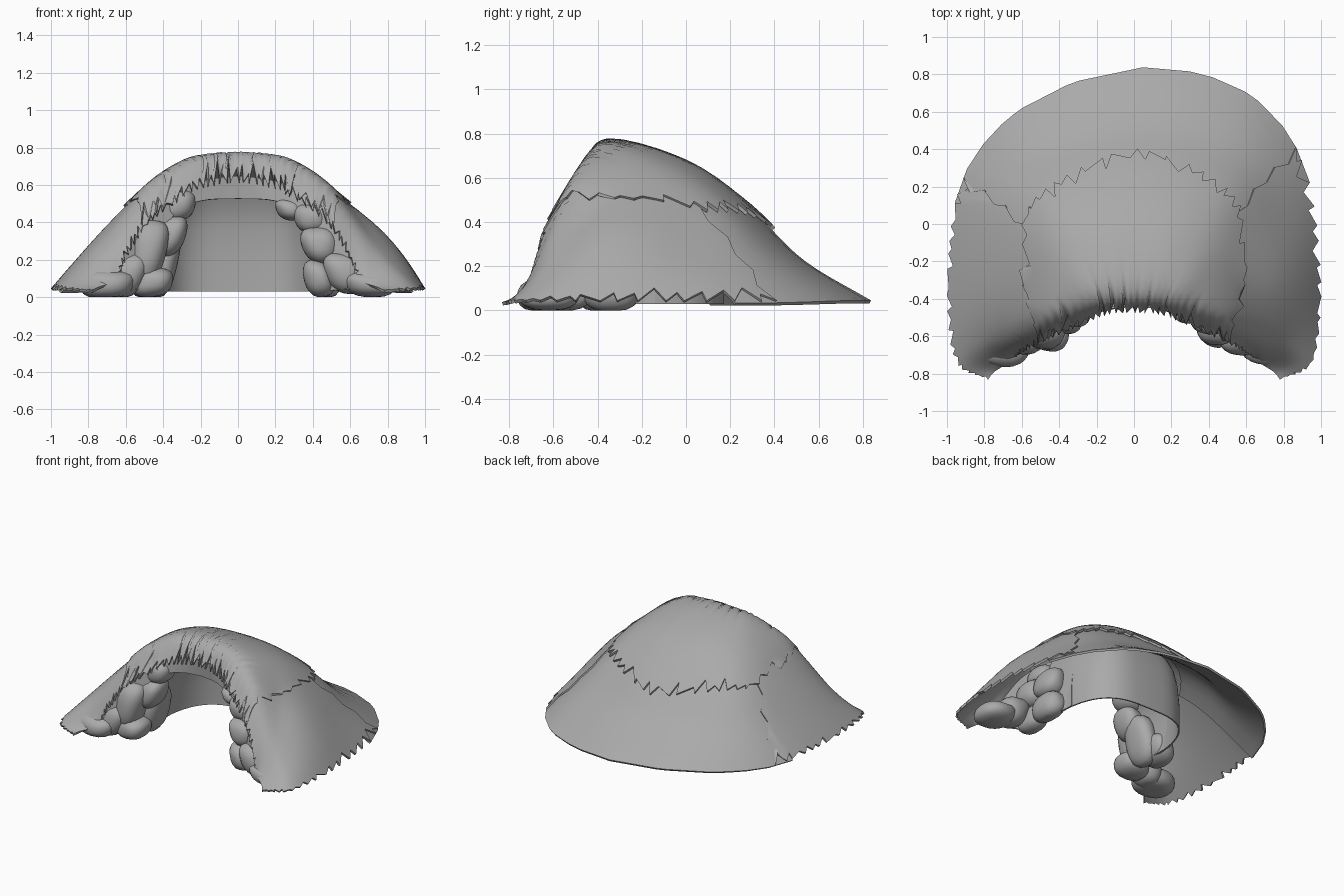
import bpy, bmesh, math, random
from mathutils import Vector

random.seed(4)
cube = bpy.data.objects.get("Cube")
if cube:
    bpy.data.objects.remove(cube)

grey = bpy.data.materials.new("plain_grey")
grey.use_nodes = True
grey.diffuse_color = (0.4, 0.4, 0.4, 1)
grey.node_tree.nodes["Principled BSDF"].inputs["Base Color"].default_value = (0.4, 0.4, 0.4, 1)

# Profiles from the front lip, over the crest, down to the ground rim.
# They run from the left front foot to the middle of the back.
HALF = [
    [(.66, -.72, .06), (.68, -.74, .07), (.71, -.76, .06), (.74, -.78, .05), (.76, -.8, .04), (.78, -.83, .03)],
    [(.59, -.68, .22), (.64, -.63, .3), (.74, -.62, .24), (.82, -.64, .17), (.9, -.67, .1), (.96, -.71, .04)],
    [(.47, -.62, .4), (.48, -.5, .565), (.61, -.39, .46), (.75, -.32, .32), (.88, -.26, .17), (.99, -.2, .04)],
    [(.27, -.53, .54), (.28, -.4, .71), (.45, -.15, .6), (.58, .05, .44), (.73, .2, .23), (.89, .32, .04)],
    [(.14, -.48, .58), (.14, -.37, .745), (.25, -.05, .66), (.36, .2, .48), (.45, .42, .25), (.56, .68, .05)],
    [(0, -.47, .6), (0, -.36, .755), (0, 0, .66), (0, .29, .46), (0, .53, .23), (0, .83, .05)],
]
STATIONS = [[Vector(p) for p in row] for row in HALF]
STATIONS += [[Vector((-p.x, p.y, p.z)) for p in row] for row in STATIONS[-2::-1]]


def spline(points, t):
    """Smooth curve through the points, t counted in points."""
    last = len(points) - 1
    i = max(0, min(int(t), last - 1))
    f = t - i
    b, c = points[i], points[i + 1]
    a = points[i - 1] if i else b * 2 - c
    d = points[i + 2] if i + 2 <= last else c * 2 - b
    return b + (c - a) * (f / 2) + (a * 2 - b * 5 + c * 4 - d) * (f * f / 2) \
        + (b * 3 - a - c * 3 + d) * (f ** 3 / 2)


def mound(u, v):
    p = spline([spline(row, v) for row in STATIONS], u)
    p.y += 0.11 * p.x * max(0, p.y)
    # The left flank is fuller than the right
    if abs(u - 2) < 1 and v > 2:
        p.z += .05 * math.sin(math.pi * (v - 2) / 3) * math.cos((u - 2) * math.pi / 2) ** 2
    return p


def finish(name, bm, thickness=0, angle=40):
    mesh = bpy.data.meshes.new(name)
    bm.to_mesh(mesh)
    bm.free()
    ob = bpy.data.objects.new(name, mesh)
    bpy.context.collection.objects.link(ob)
    mesh.materials.append(grey)
    bpy.ops.object.select_all(action='DESELECT')
    bpy.context.view_layer.objects.active = ob
    ob.select_set(True)
    if thickness:
        mod = ob.modifiers.new("thickness", 'SOLIDIFY')
        mod.thickness = thickness
        mod.offset = 0
        bpy.ops.object.modifier_apply(modifier=mod.name)
    bpy.ops.object.shade_smooth_by_angle(angle=math.radians(angle))


def grid(name, rows, thickness):
    bm = bmesh.new()
    verts = [[bm.verts.new(p) for p in row] for row in rows]
    for r, s in zip(verts, verts[1:]):
        for i in range(len(r) - 1):
            bm.faces.new((r[i], s[i], s[i + 1], r[i + 1]))
    bmesh.ops.recalc_face_normals(bm, faces=bm.faces)
    finish(name, bm, thickness)


def thatch(name, u0, u1, columns, top, bottom, lift, lip=0, fringe=0, ends=(0, 0)):
    """Sheet lying on the mound, with ragged teeth on chosen edges."""
    count = 14
    rows = []
    for i in range(columns + 1):
        u = u0 + (u1 - u0) * i / columns
        tooth = (i % 2) * random.uniform(.3, 1)
        v0, v1 = top(u) + lip * tooth, bottom(u) - fringe * tooth
        slant = random.uniform(-.6, .6) * (u1 - u0) / columns
        row = []
        for k in range(count + 1):
            f = k / count
            shift = slant if k in (0, count) and 0 < i < columns else 0
            if i == 0:
                shift += ends[0] * (k % 2) * random.uniform(.4, 1)
            if i == columns:
                shift -= ends[1] * (k % 2) * random.uniform(.4, 1)
            p = mound(max(0, min(10, u + shift)), v0 + (v1 - v0) * f)
            p.z += lift
            row.append(p)
        rows.append(row)
    grid(name, rows, .016)


def cap_edge(u):
    """Lower border of the top layer."""
    s = min(u, 10 - u)
    if s < 2:
        return 1 + (s - 1.7) * 3
    return 1.9 + min(s - 2, 1) * 1.15 + max(0, s - 3) * .2


def front(u):
    return 0


def rim(u):
    return 5


# Thatch layers
thatch("top_thatch", 1.7, 8.3, 56, front, cap_edge, .014, lip=.7, fringe=.3)
thatch("left_thatch", 0, 3.12, 34, front, rim, 0, lip=.4, fringe=.35, ends=(0, .12))
thatch("right_thatch", 7.1, 10, 34, front, rim, 0, lip=.4, fringe=.35, ends=(.12, 0))
thatch("back_thatch", 2.75, 7.4, 16, lambda u: 2.3, rim, -.012)

# Arched ceiling of the entrance, and the curved wall that closes it behind
ceiling, wall = [], []
for i in range(33):
    a = math.pi * i / 32
    c, s = math.cos(a), max(0, math.sin(a))
    x = math.copysign(abs(c) ** .6, c) * .43
    z = .03 + .5 * s ** .6
    lip = mound(10 * i / 32, .35) - Vector((0, 0, .015))
    y = -.43 - .15 * abs(c)
    ceiling.append([lip, Vector((x, y, z)), Vector((x, (y - .14) / 2, z)), Vector((x, -.14, z))])
    back = -.4 + .56 * s ** .7
    wall.append([Vector((x * k, back - .4 * s * (1 - k), h))
                 for k, h in ((1.02, .03), (1.02, .2), (.99, .36), (.94, .46), (.86, .53))])
grid("entrance_ceiling", ceiling, .01)
grid("inner_wall", wall, .01)

# Rounded stones stacked up both legs of the entrance: centre, then size
STONES = {
    "left": [((.43, -.54, .1), (.08, .12, .1)), ((.57, -.6, .13), (.11, .1, .11)),
             ((.44, -.53, .28), (.1, .12, .1)), ((.39, -.49, .42), (.09, .1, .08)),
             ((.28, -.43, .47), (.08, .1, .06)), ((.46, -.34, .1), (.09, .13, .1)),
             ((.45, -.34, .28), (.09, .12, .11)), ((.7, -.62, .07), (.14, .13, .07))],
    "right": [((-.46, -.57, .08), (.11, .11, .08)), ((-.48, -.56, .24), (.1, .11, .18)),
              ((-.36, -.48, .33), (.08, .11, .11)), ((-.33, -.45, .49), (.1, .1, .09)),
              ((-.4, -.4, .18), (.08, .12, .18)), ((-.59, -.59, .12), (.1, .11, .12)),
              ((-.48, -.33, .1), (.09, .13, .1)), ((-.7, -.63, .07), (.15, .13, .08))],
}
for label, stones in STONES.items():
    for n, (centre, size) in enumerate(stones):
        bm = bmesh.new()
        bmesh.ops.create_icosphere(bm, subdivisions=3, radius=1)
        for v in bm.verts:
            # Boxy, slightly lumpy pebble, flat where it meets the ground
            v.co /= sum(abs(c) ** 2.5 for c in v.co) ** (1 / 2.5)
            v.co *= 1 + .06 * math.sin(3 * v.co.x + n) * math.cos(2 * v.co.z + n)
            v.co = Vector(c * s for c, s in zip(v.co, size)) + Vector(centre)
            v.co.x -= math.copysign(.2, centre[0]) * (v.co.z - centre[2])
            v.co.z = max(0, v.co.z)
        finish(f"{label}_stone_{n + 1}", bm)
